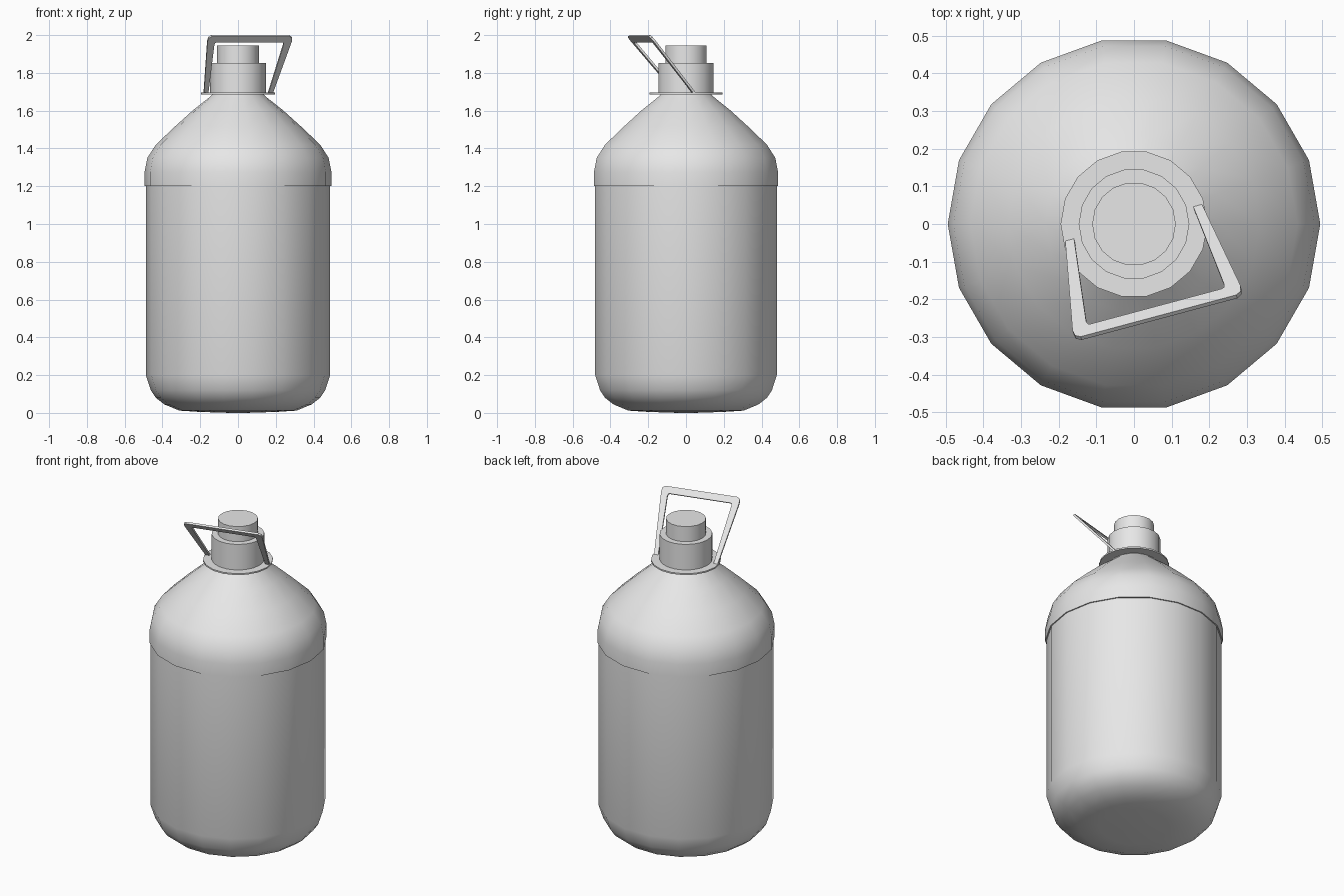
import bpy, math
from mathutils import Vector

old = bpy.data.objects.get("Cube")
if old:
    bpy.data.objects.remove(old, do_unlink=True)

SIDES = 18

grey = bpy.data.materials.new("plain light grey")
grey.use_nodes = True
grey.diffuse_color = (0.8, 0.8, 0.8, 1)
grey.node_tree.nodes["Principled BSDF"].inputs["Base Color"].default_value = (0.8, 0.8, 0.8, 1)


def make_object(name, verts, faces):
    mesh = bpy.data.meshes.new(name)
    mesh.from_pydata(verts, [], faces)
    mesh.materials.append(grey)
    ob = bpy.data.objects.new(name, mesh)
    bpy.context.collection.objects.link(ob)
    return ob


def smooth(ob, degrees):
    bpy.ops.object.select_all(action='DESELECT')
    ob.select_set(True)
    bpy.context.view_layer.objects.active = ob
    bpy.ops.object.shade_smooth_by_angle(angle=math.radians(degrees))


def lathe(name, profile):
    """Turn a bottom-to-top (radius, height) profile, capped at both ends."""
    verts = []
    for r, z in profile:
        for i in range(SIDES):
            a = math.tau * i / SIDES
            verts.append((r * math.cos(a), r * math.sin(a), z))
    faces = [tuple(reversed(range(SIDES)))]
    for k in range(len(profile) - 1):
        lo, hi = k * SIDES, (k + 1) * SIDES
        for i in range(SIDES):
            j = (i + 1) % SIDES
            faces.append((lo + i, lo + j, hi + j, hi + i))
    faces.append(tuple(range(len(verts) - SIDES, len(verts))))
    ob = make_object(name, verts, faces)
    smooth(ob, 45)
    return ob


# Bottle: rounded base, straight wall, small step, sloping shoulder, neck
lathe("bottle_body", [
    (0.04, 0), (0.2, 0.005), (0.31, 0.012), (0.39, 0.045), (0.435, 0.08),
    (0.462, 0.12), (0.488, 0.2), (0.488, 1.2), (0.495, 1.2), (0.495, 1.275),
    (0.48, 1.35), (0.435, 1.42), (0.335, 1.515), (0.235, 1.605),
    (0.155, 1.668), (0.137, 1.685), (0.137, 1.692)])

# Neck ring and two-step cap
lathe("neck_collar", [(0.195, 1.686), (0.195, 1.695)])
lathe("cap_base", [(0.147, 1.69), (0.147, 1.852)])
lathe("cap_top", [(0.111, 1.85), (0.111, 1.945)])

# Carrying handle: flat tapered frame, turned and leaning forward
outer = [(0.188, 0), (0.231, 0.235), (0.228, 0.25), (0.214, 0.257)]
inner = [(0.164, 0), (0.19, 0.222), (0.187, 0.229), (0.18, 0.231)]


def both_sides(half):
    return half + [(-u, v) for u, v in reversed(half)]


turn = math.radians(15)
along = Vector((math.cos(turn), math.sin(turn), 0))
lean = Vector((math.sin(turn), -math.cos(turn), 1.19))
foot = Vector((0, 0, 1.69))
points = both_sides(outer) + both_sides(inner)
n = len(points) // 2
handle = make_object(
    "carry_handle",
    [foot + along * u + lean * v for u, v in points],
    [(i, i + 1, n + i + 1, n + i) for i in range(n - 1)])
solid = handle.modifiers.new("thickness", 'SOLIDIFY')
solid.thickness = 0.012
solid.offset = 0
